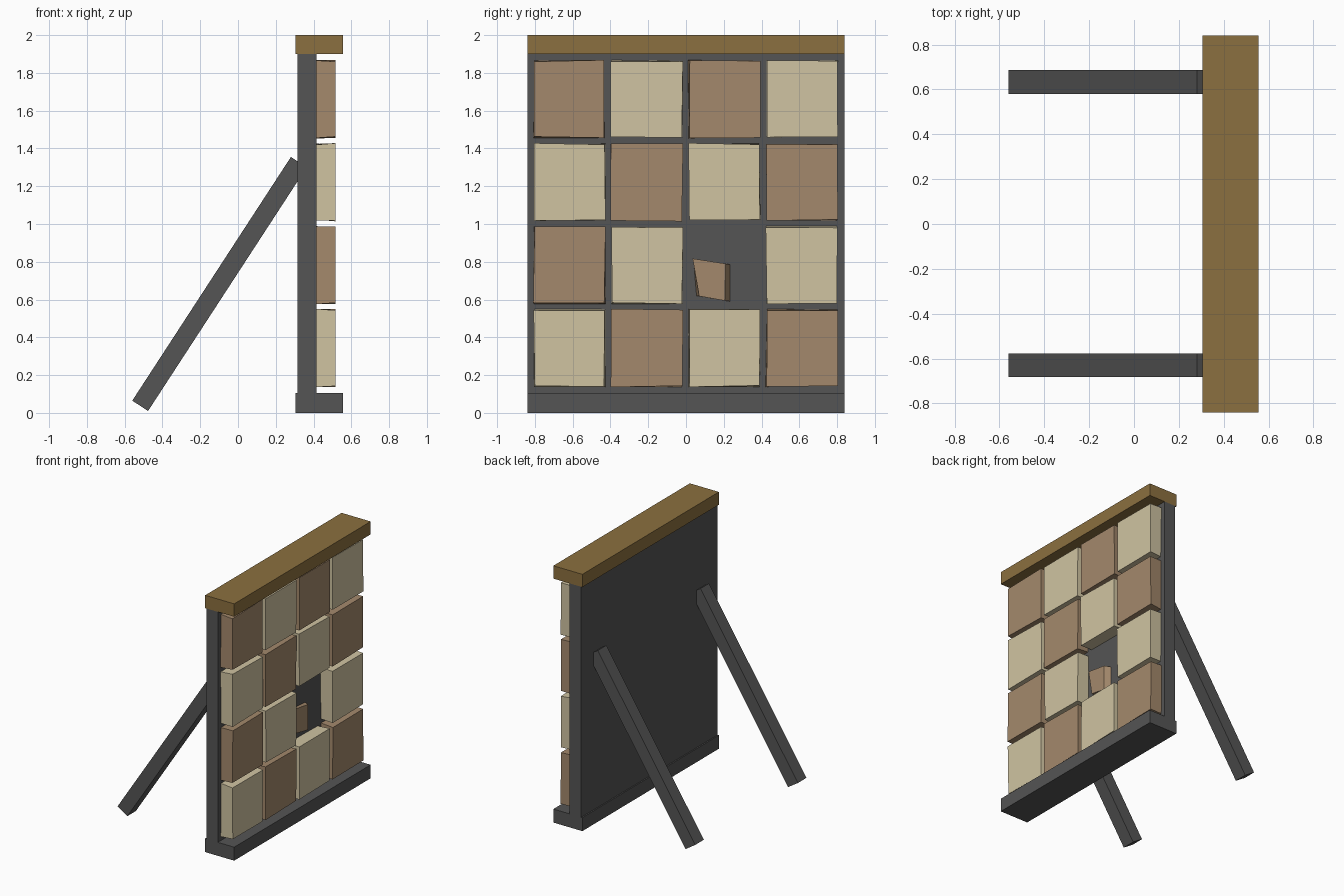
import bpy, bmesh, math, random
from mathutils import Matrix, Vector

if "Cube" in bpy.data.objects:
    bpy.data.objects.remove(bpy.data.objects["Cube"])

random.seed(4)


def material(name, r, g, b):
    m = bpy.data.materials.new(name)
    m.diffuse_color = (r, g, b, 1)
    m.use_nodes = True
    m.node_tree.nodes["Principled BSDF"].inputs["Base Color"].default_value = m.diffuse_color
    return m


DARK = material("dark_metal", 0.09, 0.09, 0.09)
WOOD = material("wood", 0.26, 0.16, 0.05)
CREAM = material("cream_tile", 0.63, 0.55, 0.36)
TAN = material("tan_tile", 0.37, 0.25, 0.15)


def finish(name, bm, mat):
    bmesh.ops.recalc_face_normals(bm, faces=bm.faces)
    me = bpy.data.meshes.new(name)
    bm.to_mesh(me)
    bm.free()
    me.materials.append(mat)
    ob = bpy.data.objects.new(name, me)
    bpy.context.collection.objects.link(ob)
    return ob


def box(name, lo, hi, mat, jitter=0.0):
    lo, hi = Vector(lo), Vector(hi)
    bm = bmesh.new()
    bmesh.ops.create_cube(bm, size=1)
    bmesh.ops.scale(bm, vec=hi - lo, verts=bm.verts)
    bmesh.ops.translate(bm, vec=(lo + hi) / 2, verts=bm.verts)
    for v in bm.verts:
        v.co.x += random.uniform(-jitter, jitter) * 0.3
        v.co.y += random.uniform(-jitter, jitter)
        v.co.z += random.uniform(-jitter, jitter)
    return finish(name, bm, mat)


# Frame: backing panel, bottom ledge and wooden top cap
box("back_panel", (0.315, -0.84, 0.1), (0.415, 0.84, 1.9), DARK)
box("bottom_ledge", (0.305, -0.84, 0), (0.555, 0.84, 0.105), DARK)
box("top_cap", (0.305, -0.84, 1.9), (0.555, 0.84, 2.0), WOOD)

# Slanted rear struts, sunk into the panel
for side, y in (("left", -0.63), ("right", 0.633)):
    a, b = Vector((-0.518, y, 0.0375)), Vector((0.322, y, 1.3275))
    d = b - a
    bm = bmesh.new()
    bmesh.ops.create_cube(bm, size=1)
    bmesh.ops.scale(bm, vec=(0.1, 0.105, d.length), verts=bm.verts)
    turn = Matrix.Rotation(math.atan2(d.x, d.z), 4, "Y")
    bmesh.ops.transform(bm, matrix=Matrix.Translation((a + b) / 2) @ turn, verts=bm.verts)
    finish("strut_" + side, bm, DARK)

# Uneven checkerboard tiles, one missing
for row in range(4):
    for col in range(4):
        if (row, col) == (1, 2):
            continue
        y, z = -0.805 + 0.41 * col, 0.141 + 0.439 * row
        box(f"tile_{row}_{col}", (0.413, y, z), (0.516, y + 0.375, z + 0.405),
            TAN if (row + col) % 2 else CREAM, 0.005)

# Broken fragment left in the empty slot
front = [(0.035, 0.817), (0.21, 0.79), (0.205, 0.594), (0.07, 0.618)]
back = [(0.04, 0.80), (0.235, 0.785), (0.235, 0.59), (0.055, 0.62)]
bm = bmesh.new()
f = [bm.verts.new((0.458, *p)) for p in front]
k = [bm.verts.new((0.413, *p)) for p in back]
bm.faces.new(f)
bm.faces.new(k[::-1])
for i in range(4):
    j = (i + 1) % 4
    bm.faces.new((f[i], k[i], k[j], f[j]))
finish("broken_tile_piece", bm, TAN)
